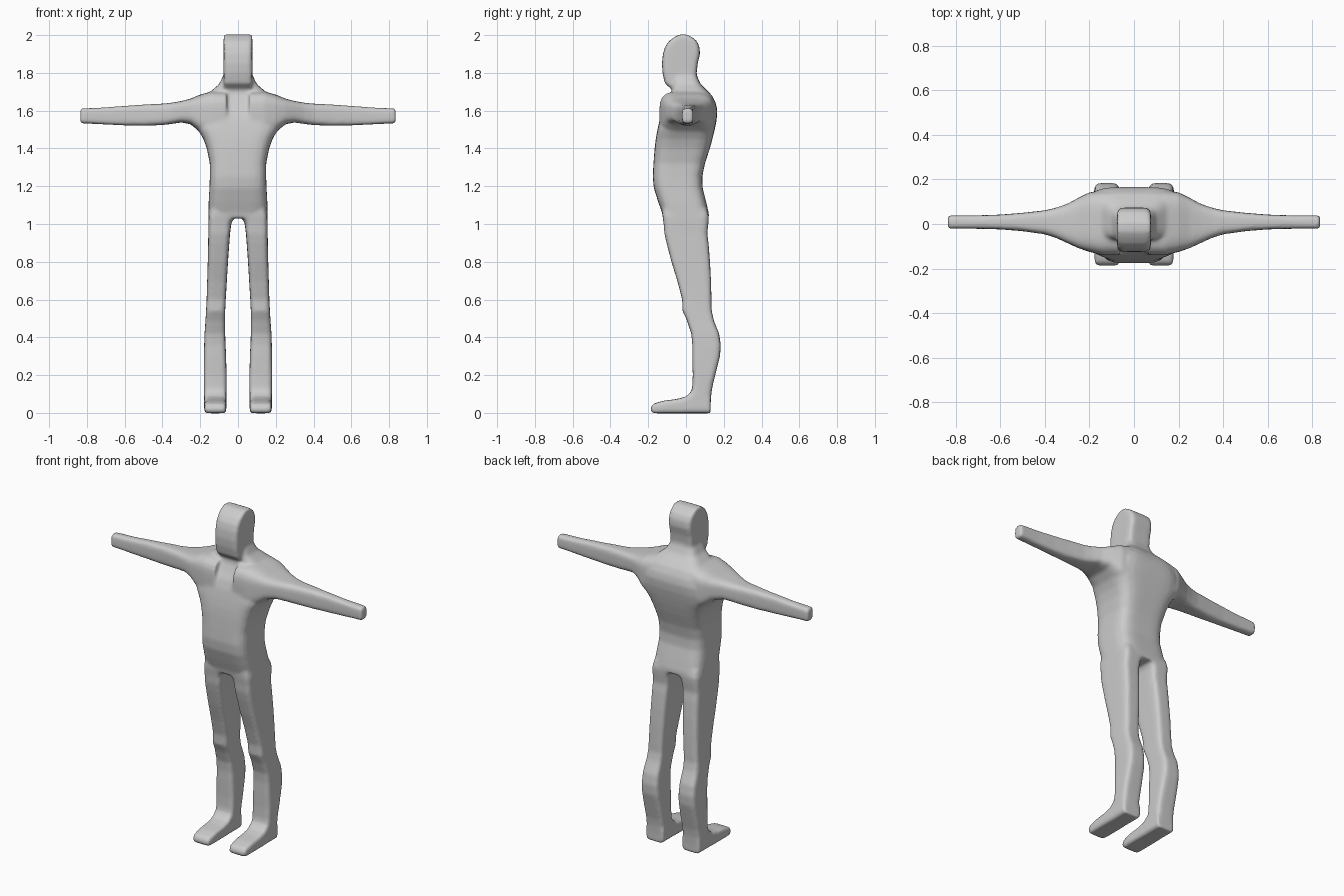
import bpy, bmesh, math
from mathutils import Vector

bm = bmesh.new()


def loft(axis, sections, power=6, side=1, n=40):
    """Skin soft-cornered boxes (t, a0, a1, b0, b1) placed along an axis; a, b are the next two axes."""
    rings = []
    for t, a0, a1, b0, b1 in sections:
        ring = []
        for i in range(n):
            ang = 2 * math.pi * (i + 0.5) / n
            c, s = math.cos(ang), math.sin(ang)
            r = (abs(c) ** power + abs(s) ** power) ** (-1 / power)
            p = Vector((0, 0, 0))
            p[axis] = t
            p[(axis + 1) % 3] = (a0 + a1) / 2 + (a1 - a0) / 2 * c * r
            p[(axis + 2) % 3] = (b0 + b1) / 2 + (b1 - b0) / 2 * s * r
            p.x *= side
            ring.append(bm.verts.new(p))
        rings.append(ring)
    faces = [bm.faces.new(rings[0]), bm.faces.new(rings[-1])]
    for lo, hi in zip(rings, rings[1:]):
        for i in range(n):
            j = (i + 1) % n
            faces.append(bm.faces.new((lo[i], lo[j], hi[j], hi[i])))
    bmesh.ops.recalc_face_normals(bm, faces=faces)


def centred(rows):
    """(z, half width, front y, back y) to loft sections."""
    return [(z, -w, w, f, b) for z, w, f, b in rows]


# Torso up to the neck
loft(2, centred([
    (1.03, .157, -.122, .122), (1.06, .157, -.127, .12), (1.12, .155, -.148, .106),
    (1.19, .151, -.17, .088), (1.25, .149, -.176, .086), (1.32, .149, -.172, .1),
    (1.40, .165, -.166, .126), (1.45, .183, -.16, .14), (1.5, .212, -.151, .152),
    (1.55, .215, -.14, .162), (1.6, .205, -.122, .166), (1.64, .19, -.098, .158),
    (1.68, .17, -.078, .138), (1.71, .135, -.072, .108), (1.74, .1, -.072, .078),
    (1.79, .076, -.07, .055)]), power=4.5)

# Head
loft(2, centred([
    (1.69, .076, -.066, .07), (1.715, .076, -.078, .068), (1.745, .076, -.112, .062),
    (1.8, .076, -.124, .056), (1.85, .076, -.127, .062), (1.9, .076, -.122, .074),
    (1.94, .076, -.11, .071), (1.97, .076, -.088, .056), (1.99, .075, -.06, .03),
    (2.003, .074, -.035, .005)]), power=9)

for side in (1, -1):
    # Shoulder and arm
    loft(0, [
        (.06, -.14, .15, 1.44, 1.70), (.14, -.14, .15, 1.45, 1.702), (.2, -.125, .142, 1.485, 1.685),
        (.25, -.108, .117, 1.528, 1.664), (.3, -.085, .09, 1.538, 1.651), (.35, -.062, .073, 1.53, 1.642),
        (.4, -.046, .061, 1.524, 1.637), (.5, -.032, .05, 1.52, 1.632), (.6, -.024, .042, 1.522, 1.625),
        (.72, -.021, .038, 1.528, 1.616), (.835, -.021, .038, 1.533, 1.611)], power=4, side=side)
    # Leg
    loft(2, [
        (.01, .062, .177, .0, .128), (.1, .062, .18, .025, .134), (.14, .061, .18, .034, .14),
        (.2, .061, .181, .036, .155), (.3, .063, .18, .034, .18), (.36, .066, .179, .034, .184),
        (.42, .068, .177, .028, .175), (.49, .069, .172, .005, .147), (.54, .068, .169, -.018, .136),
        (.6, .065, .166, -.02, .135), (.7, .059, .163, -.046, .132), (.8, .053, .16, -.077, .127),
        (.9, .046, .158, -.103, .119), (.95, .042, .157, -.114, .112), (1.0, .036, .157, -.118, .118),
        (1.04, .022, .157, -.124, .121), (1.08, .0, .15, -.125, .11)], power=6, side=side)
    # Foot
    loft(1, [
        (-.187, .008, .03, .072, .168), (-.17, -.002, .05, .064, .176), (-.12, -.002, .064, .062, .179),
        (-.05, -.002, .073, .062, .179), (.0, -.002, .086, .062, .179), (.03, -.002, .115, .062, .179),
        (.13, -.002, .1, .062, .179)], power=7, side=side)

mesh = bpy.data.meshes.new("figure_body")
bm.to_mesh(mesh)
bm.free()
body = bpy.data.objects.new("figure_body", mesh)
bpy.context.collection.objects.link(body)

# Fuse the parts into one soft skin
fuse = body.modifiers.new("fuse", 'REMESH')
fuse.mode = 'VOXEL'
fuse.voxel_size = 0.009
fuse.use_smooth_shade = True
soften = body.modifiers.new("soften", 'SMOOTH')
soften.factor = 0.5
soften.iterations = 6
